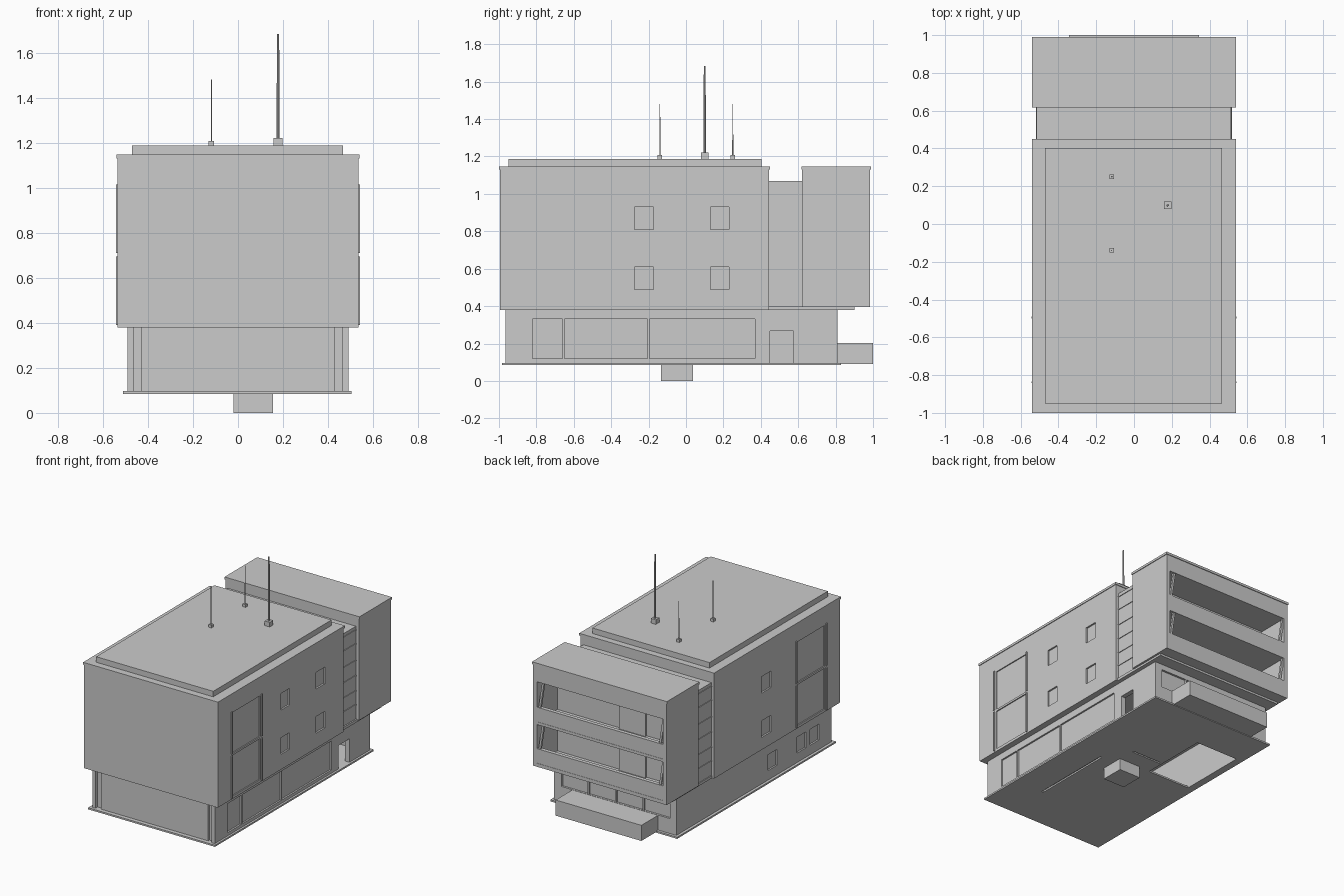
import bpy, bmesh
from mathutils import Vector


def boxes(name, items):
    """One mesh made of axis-aligned boxes (x0, x1, y0, y1, z0, z1)."""
    bm = bmesh.new()
    for x0, x1, y0, y1, z0, z1 in items:
        geo = bmesh.ops.create_cube(bm, size=1)
        for v in geo["verts"]:
            v.co = Vector((x1 if v.co.x > 0 else x0,
                           y1 if v.co.y > 0 else y0,
                           z1 if v.co.z > 0 else z0))
    me = bpy.data.meshes.new(name)
    bm.to_mesh(me)
    bm.free()
    ob = bpy.data.objects.new(name, me)
    bpy.context.collection.objects.link(ob)
    return ob


def cut(ob, items):
    """Subtract a set of separate boxes from an object."""
    c = boxes(ob.name + "_cutter", items)
    c.hide_render = True
    c.hide_viewport = True
    c.display_type = 'WIRE'
    m = ob.modifiers.new("openings", 'BOOLEAN')
    m.operation = 'DIFFERENCE'
    m.solver = 'EXACT'
    m.object = c


def pole(name, x, y, z0, z1, r0, r1):
    bpy.ops.mesh.primitive_cone_add(vertices=8, radius1=r0, radius2=r1, depth=z1 - z0,
                                    location=(x, y, (z0 + z1) / 2))
    bpy.context.object.name = name


W = 0.535   # half width of the upper storeys

# Upper main block with shallow window recesses
main = boxes("main_block", [(-W, W, -0.995, 0.445, 0.38, 1.135)])
wins = []
for z0, z1 in ((0.49, 0.61), (0.81, 0.93)):
    for y in (-0.225, 0.18):
        wins.append((W - 0.012, W + 0.02, y - 0.05, y + 0.05, z0, z1))
    wins.append((-W - 0.02, -W + 0.012, -0.21, -0.10, z0 - 0.02, z1 - 0.02))
for s in (-1, 1):
    xs = sorted((s * (W - 0.008), s * (W + 0.02)))
    wins += [(*xs, -0.82, -0.51, 0.40, 0.695), (*xs, -0.82, -0.51, 0.71, 1.005)]
cut(main, wins)

# Tall window surrounds on both sides
frame = []
for s in (-1, 1):
    xs = sorted((s * (W - 0.005), s * (W + 0.008)))
    frame += [(*xs, y, y + 0.01, z0, z1) for y in (-0.843, -0.5)
              for z0, z1 in ((0.39, 0.695), (0.71, 1.015))]
boxes("tall_window_frames", frame)

# Edge flashing and roof slab
boxes("main_flashing", [(-0.54, 0.54, -1.0, 0.45, 1.13, 1.147)])
boxes("roof_slab", [(-0.47, 0.467, -0.95, 0.403, 1.14, 1.187)])

# Glazed link between the two blocks
boxes("link_block", [(-0.515, 0.51, 0.44, 0.63, 0.38, 1.07)])
boxes("link_bars", [(-0.52, 0.515, 0.446, 0.619, z, z + 0.008)
                    for z in (0.50, 0.60, 0.71, 0.82, 0.94, 1.04)])

# Rear balcony block, opened at the back
rear = boxes("rear_block", [(-W, W, 0.62, 0.985, 0.395, 1.135)])
cut(rear, [(-0.505, 0.505, 0.75, 1.05, 0.42, 0.70), (-0.505, 0.505, 0.75, 1.05, 0.72, 1.01)])
boxes("rear_flashing", [(-0.54, 0.54, 0.617, 0.99, 1.13, 1.147)])
boxes("rear_underslab", [(-0.52, 0.52, 0.44, 0.90, 0.38, 0.40)])
boxes("balcony_parapets", [(-0.51, 0.51, 0.955, 0.983, z, z + 0.115) for z in (0.41, 0.71)])
boxes("balcony_doors", [(-0.21, 0.0, 0.74, 0.765, z, z + 0.19) for z in (0.42, 0.72)])

# Leaning fins at both ends of each balcony
bm = bmesh.new()
for x in (0.475, -0.49):
    for z in (0.52, 0.82):
        geo = bmesh.ops.create_cube(bm, size=1)
        for v in geo["verts"]:
            up = v.co.z > 0
            v.co = Vector((x + v.co.x * 0.016 + (-0.015 if up else 0.015),
                           0.97 + v.co.y * 0.015, z + (0.19 if up else -0.01)))
me = bpy.data.meshes.new("balcony_fins")
bm.to_mesh(me)
bm.free()
bpy.context.collection.objects.link(bpy.data.objects.new("balcony_fins", me))

# Hollow ground floor: four walls with window and door openings
right = boxes("ground_right_wall", [(0.455, 0.49, -0.94, 0.81, 0.09, 0.38)])
cut(right, [(0.478, 0.55, -0.82, -0.66, 0.12, 0.33),
            (0.478, 0.55, -0.65, -0.205, 0.12, 0.33),
            (0.478, 0.55, -0.195, 0.37, 0.12, 0.33),
            (0.40, 0.55, 0.45, 0.575, 0.096, 0.267)])
left = boxes("ground_left_wall", [(-0.49, -0.455, -0.94, 0.81, 0.09, 0.38)])
cut(left, [(-0.55, -0.478, y, y + 0.10, 0.165, 0.28) for y in (-0.34, -0.67, -0.82)])
back = boxes("ground_back_wall", [(-0.455, 0.455, 0.77, 0.81, 0.09, 0.38)])
cut(back, [(-0.44 + i * 0.22, -0.23 + i * 0.22, 0.795, 0.85, 0.205, 0.34) for i in range(4)])
boxes("ground_front_wall", [(-0.455, 0.455, -0.94, -0.92, 0.09, 0.38),
                            (-0.43, 0.43, -0.955, -0.93, 0.09, 0.38)])
boxes("front_columns", [(-0.49, -0.465, -0.965, -0.935, 0.09, 0.38),
                        (0.465, 0.49, -0.965, -0.935, 0.09, 0.38)])

# Base plate with stairwell hole and thin slots
base = boxes("base_plate", [(-0.51, 0.505, -0.985, 0.83, 0.085, 0.097)])
cut(base, [(-0.455, -0.11, 0.03, 0.54, 0.05, 0.15),
           (0.26, 0.275, -0.65, -0.03, 0.05, 0.15),
           (-0.09, 0.15, 0.16, 0.172, 0.05, 0.15)])
boxes("foundation_box", [(-0.02, 0.155, -0.133, 0.037, 0.0, 0.09)])
boxes("rear_terrace", [(-0.343, 0.343, 0.80, 1.0, 0.09, 0.203)])

# Roof masts on small footings
for i, (x, y, h, top, r, rf) in enumerate(((-0.118, 0.25, 1.207, 1.48, 0.003, 0.012),
                                           (-0.118, -0.14, 1.207, 1.48, 0.003, 0.012),
                                           (0.178, 0.10, 1.22, 1.683, 0.007, 0.02))):
    boxes(f"mast_footing_{i}", [(x - rf, x + rf, y - rf, y + rf, 1.18, h)])
    pole(f"mast_{i}", x, y, h - 0.005, top, r, r * 0.7)
